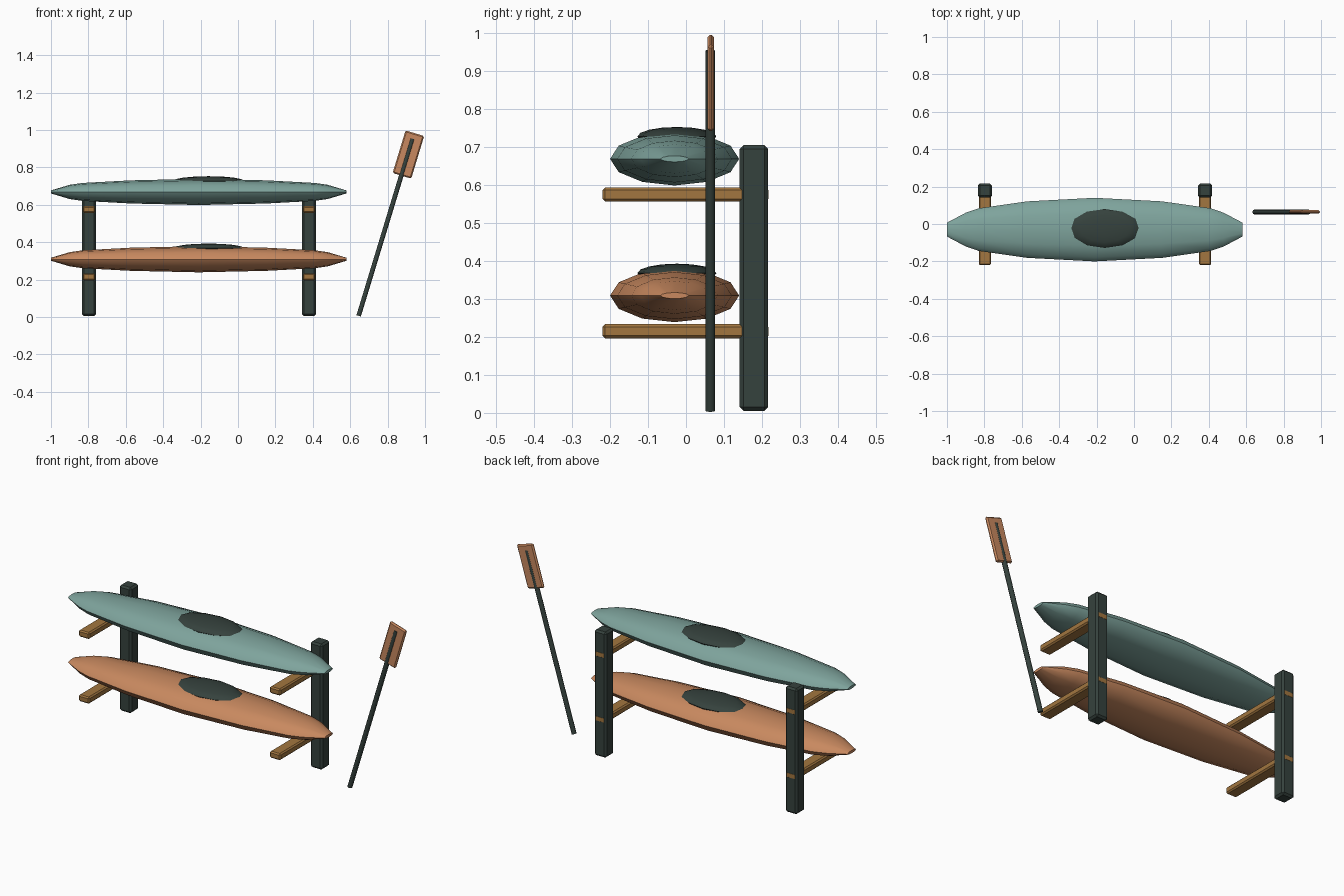
import bpy, bmesh, math
from mathutils import Matrix

if "Cube" in bpy.data.objects:
    bpy.data.objects.remove(bpy.data.objects["Cube"])


def material(name, rgb):
    m = bpy.data.materials.new(name)
    m.diffuse_color = (*rgb, 1)
    m.use_nodes = True
    m.node_tree.nodes["Principled BSDF"].inputs["Base Color"].default_value = m.diffuse_color
    return m


TEAL = material("soft teal", (0.21, 0.37, 0.335))
ORANGE = material("burnt orange", (0.58, 0.25, 0.115))
WOOD = material("wood", (0.36, 0.18, 0.05))
DARK = material("dark green", (0.036, 0.054, 0.047))


def finish(name, bm, mat, smooth=None):
    bmesh.ops.recalc_face_normals(bm, faces=bm.faces[:])
    me = bpy.data.meshes.new(name)
    bm.to_mesh(me)
    bm.free()
    me.materials.append(mat)
    ob = bpy.data.objects.new(name, me)
    bpy.context.collection.objects.link(ob)
    if smooth:
        bpy.ops.object.select_all(action='DESELECT')
        ob.select_set(True)
        bpy.context.view_layer.objects.active = ob
        bpy.ops.object.shade_smooth_by_angle(angle=math.radians(smooth))
    return ob


def box(name, loc, size, mat, bevel, tilt=0):
    bm = bmesh.new()
    bmesh.ops.create_cube(bm, size=1, matrix=Matrix.Diagonal((*size, 1)))
    bmesh.ops.bevel(bm, geom=bm.edges[:], offset=bevel, segments=1, affect='EDGES')
    bm.transform(Matrix.Translation(loc) @ Matrix.Rotation(tilt, 4, 'Y'))
    return finish(name, bm, mat)


# Hull: twelve-sided sections lofted from one wedge tip to the other
HALF = [(0.79, 0.037, 0.008), (0.69, 0.09, 0.038), (0.62, 0.114, 0.048),
        (0.36, 0.151, 0.062)]
STATIONS = ([(-x, w, h) for x, w, h in HALF] + [(0, 0.17, 0.07)] + HALF[::-1])


def hull(name, z, mat):
    bm = bmesh.new()
    rings = []
    for x, w, h in STATIONS:
        angles = [i * math.tau / 12 for i in range(12)]
        rings.append([bm.verts.new((x - 0.21, -0.03 + w * math.cos(a), z + h * math.sin(a)))
                      for a in angles])
    for a, b in zip(rings, rings[1:]):
        for i in range(12):
            j = (i + 1) % 12
            bm.faces.new((a[i], a[j], b[j], b[i]))
    bm.faces.new(rings[0])
    bm.faces.new(rings[-1])
    finish(name, bm, mat, 40)


# Cockpit cover: flattened dome sunk into the deck
def cockpit(name, z):
    bm = bmesh.new()
    bmesh.ops.create_uvsphere(bm, u_segments=12, v_segments=8, radius=1)
    bm.transform(Matrix.Translation((-0.157, -0.024, z))
                 @ Matrix.Diagonal((0.19, 0.104, 0.025, 1)))
    finish(name, bm, DARK, 40)


for level, z, mat in (("lower", 0.309, ORANGE), ("upper", 0.669, TEAL)):
    hull(level + "_hull", z, mat)
    cockpit(level + "_cockpit", z + 0.059)

# Rack: two posts with two support arms each
for side, x in (("left", -0.797), ("right", 0.38)):
    box(side + "_post", (x, 0.179, 0.355), (0.074, 0.075, 0.7), DARK, 0.01)
    for level, z in (("lower", 0.215), ("upper", 0.575)):
        box(f"{side}_{level}_arm", (x, -0.0015, z), (0.066, 0.437, 0.037), WOOD, 0.007)

# Paddle: leaning shaft with a thin blade
TILT = math.atan(0.304)
bm = bmesh.new()
bmesh.ops.create_cone(bm, cap_ends=True, segments=10, radius1=0.013, radius2=0.013, depth=0.99)
bm.transform(Matrix.Translation((0.789, 0.064, 0.48)) @ Matrix.Rotation(TILT, 4, 'Y'))
finish("paddle_shaft", bm, DARK, 40)
box("paddle_blade", (0.911, 0.065, 0.869), (0.104, 0.018, 0.238), ORANGE, 0.007, TILT)
